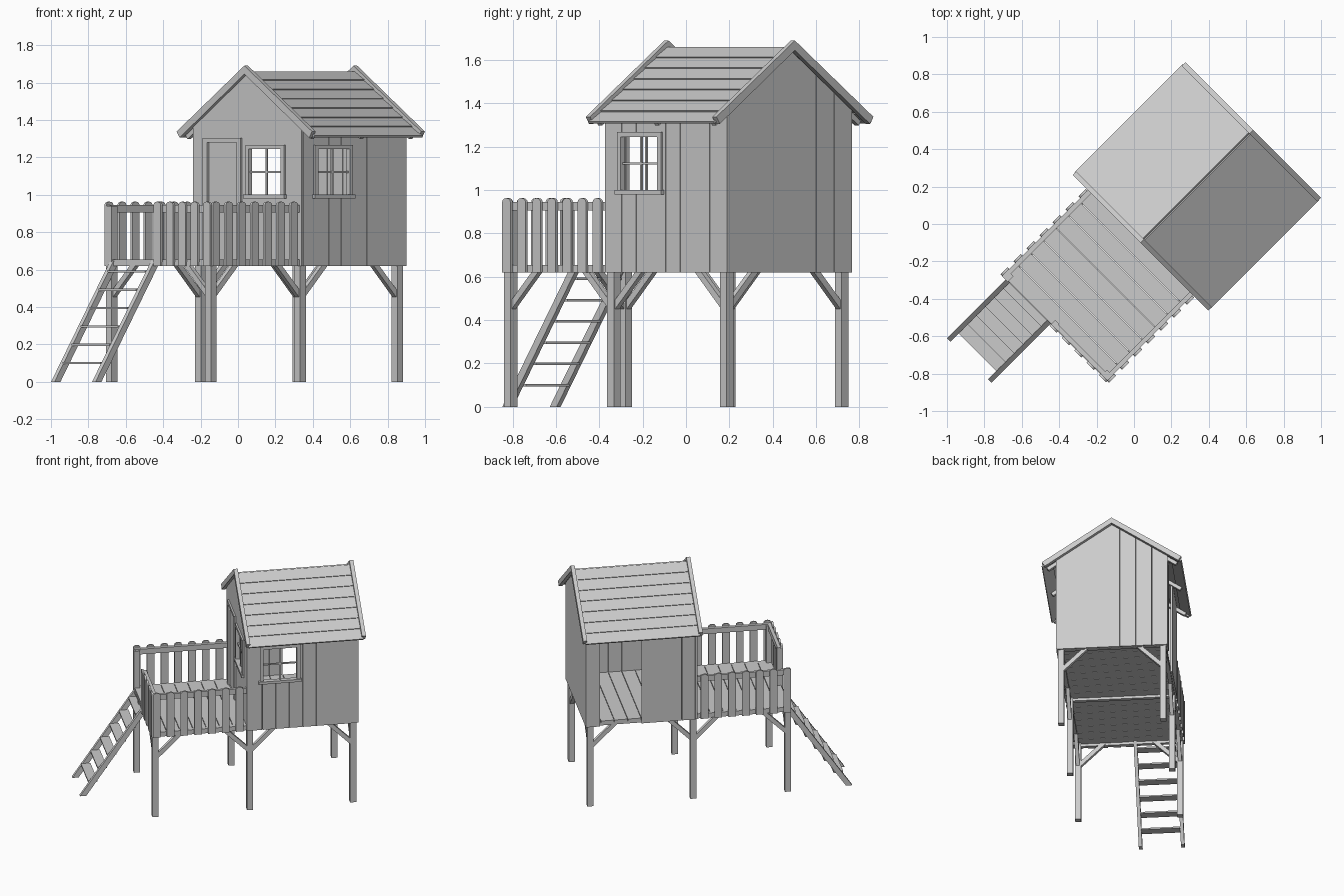
import bpy, bmesh, math
from mathutils import Matrix

if "Cube" in bpy.data.objects:
    bpy.data.objects.remove(bpy.data.objects["Cube"])

ROT = Matrix.Rotation(math.radians(-45), 4, 'Z')   # the model stands diagonally on the grid
CX = 0.095                                         # house centre line
X0, X1, Y0, Y1 = -0.315, 0.505, -0.025, 0.77       # house walls
DY = -0.69                                         # deck front
ZB, ZF = 0.62, 0.655                               # wall bottom, floor top
PITCH, RIDGE = 0.69, 1.65
T = 0.014                                          # board thickness


def prism(bm, pts, axis, a, b):
    """Extrude a 2D outline along an axis from a to b."""
    def co(p, h):
        return {'x': (h, *p), 'y': (p[0], h, p[1]), 'z': (*p, h)}[axis]
    lo = [bm.verts.new(co(p, a)) for p in pts]
    hi = [bm.verts.new(co(p, b)) for p in pts]
    n = len(pts)
    bm.faces.new(lo)
    bm.faces.new(hi[::-1])
    for i in range(n):
        bm.faces.new((lo[i], hi[i], hi[(i + 1) % n], lo[(i + 1) % n]))


def box(bm, x0, x1, y0, y1, z0, z1):
    prism(bm, [(x0, y0), (x1, y0), (x1, y1), (x0, y1)], 'z', z0, z1)


def finish(bm, name):
    bmesh.ops.recalc_face_normals(bm, faces=bm.faces)
    bm.transform(ROT)
    me = bpy.data.meshes.new(name)
    bm.to_mesh(me)
    bm.free()
    bpy.context.collection.objects.link(bpy.data.objects.new(name, me))


def wall(name, axis, c0, c1, a, b, n, top, openings=(), peak=None):
    """Vertical boards with openings (a0, a1, z0, z1) left out."""
    bm = bmesh.new()
    edges = [a + (b - a) * i / n for i in range(n + 1)]
    for e0, e1 in zip(edges, edges[1:]):
        e0, e1 = e0 + 0.001, e1 - 0.001
        cuts = {e0, e1}
        cuts |= {v for o in openings for v in o[:2] if e0 < v < e1}
        if peak and e0 < peak < e1:
            cuts.add(peak)
        cuts = sorted(cuts)
        for s0, s1 in zip(cuts, cuts[1:]):
            z, mid = ZB, (s0 + s1) / 2
            for o in openings:
                if o[0] < mid < o[1]:
                    if o[2] > z:
                        prism(bm, [(s0, z), (s1, z), (s1, o[2]), (s0, o[2])], axis, c0, c1)
                    z = o[3]
            if z < top(mid):
                prism(bm, [(s0, z), (s1, z), (s1, top(s1)), (s0, top(s0))], axis, c0, c1)
    finish(bm, name)


# walls
gable = lambda x: RIDGE - PITCH * abs(x - CX)
eave = lambda y: 1.365
door = (-0.215, 0.04, ZB, 1.28)
fwin = (0.11, 0.365, 1.0, 1.245)
swin = (0.085, 0.335, 1.0, 1.245)
side_w = (Y1 - Y0) / 8
wall("front_wall", 'y', Y0, Y0 + T, X0, X1, 7, gable, [door, fwin], CX)
wall("back_wall", 'y', Y1 - T, Y1, X0, X1, 7, gable, (), CX)
wall("right_wall", 'x', X1 - T, X1, Y0 + T, Y1 - T, 8, eave, [swin])
wall("left_wall", 'x', X0, X0 + T, Y0 + T, Y1 - T, 8, eave,
     [(Y0 + 4 * side_w, Y0 + 7 * side_w, ZB, 1.365)])


# windows: frame, sill and cross bars
def window(name, axis, o, c, out):
    bm = bmesh.new()
    a0, a1, z0, z1 = o
    f, c0, c1 = 0.024, c + out * 0.012, c - out * 0.016
    am, zm = (a0 + a1) / 2, (z0 + z1) / 2
    rect = lambda p, q, r, s, u=c0, v=c1: prism(bm, [(p, r), (q, r), (q, s), (p, s)], axis, u, v)
    rect(a0 - f + 0.006, a0 + 0.006, z0, z1)
    rect(a1 - 0.006, a1 + f - 0.006, z0, z1)
    rect(a0 - f + 0.006, a1 + f - 0.006, z1, z1 + 0.022)
    rect(a0 - f - 0.004, a1 + f + 0.004, z0 - 0.02, z0, c + out * 0.02)
    rect(am - 0.006, am + 0.006, z0, z1, c, c - out * 0.01)
    rect(a0, a1, zm - 0.005, zm + 0.005, c, c - out * 0.01)
    finish(bm, name)


window("front_window", 'y', fwin, Y0, -1)
window("side_window", 'x', swin, X1, 1)

# door and its frame
bm = bmesh.new()
box(bm, door[0], door[1], Y0 + 0.003, Y0 + 0.013, ZF, door[3])
finish(bm, "door")
bm = bmesh.new()
for x in (door[0], door[1]):
    box(bm, x - 0.016, x + 0.016, Y0 - 0.012, Y0 + 0.016, ZF, door[3])
box(bm, door[0] - 0.016, door[1] + 0.016, Y0 - 0.012, Y0 + 0.016, door[3], door[3] + 0.022)
finish(bm, "door_frame")

# roof: lapped boards, rafters and rake boards on both slopes
ang = math.atan(PITCH)
L, N = 0.505 / math.cos(ang), 7
boards, rafters, rakes = bmesh.new(), bmesh.new(), bmesh.new()
for s in (-1, 1):
    def pt(d, o):
        return (CX + s * (d * math.cos(ang) + o * math.sin(ang)),
                RIDGE - d * math.sin(ang) + o * math.cos(ang))
    for i in range(N):
        d0, d1 = L * i / N, L * (i + 1) / N
        prism(boards, [pt(d0, 0), pt(d1, 0.006), pt(d1, 0.018), pt(d0, 0.012)], 'y', -0.03, 0.79)
    for y in (0.0, 0.372, 0.745):
        prism(rafters, [pt(0.02, 0), pt(L - 0.03, 0), pt(L - 0.03, -0.026), pt(0.02, -0.026)],
              'y', y - 0.012, y + 0.012)
    for y in (-0.047, 0.778):
        prism(rakes, [(CX, 1.69), (CX + s * 0.512, 1.338), (CX + s * 0.49, 1.305), (CX, 1.645)],
              'y', y, y + 0.028)
finish(boards, "roof_boards")
finish(rafters, "rafters")
finish(rakes, "rake_boards")

# floor boards and edge beams
bm = bmesh.new()
for a, b, n in ((DY, Y0, 7), (Y0 + T, Y1 - T, 8)):
    w = (b - a) / n
    for i in range(n):
        box(bm, X0 + T, X1 - T, a + w * i + 0.0015, a + w * (i + 1) - 0.0015, 0.64, ZF)
finish(bm, "floor_boards")
bm = bmesh.new()
for y in (-0.68, -0.01, 0.74):
    box(bm, X0 + T, X1 - T, y - 0.014, y + 0.014, ZB, 0.64)
for x in (X0 + 0.03, X1 - 0.03):
    box(bm, x - 0.014, x + 0.014, DY, Y1 - T, ZB, 0.64)
finish(bm, "floor_beams")

# posts with diagonal braces
PX, PY = (-0.28, 0.47), (-0.675, 0.0, 0.735)
posts, braces = bmesh.new(), bmesh.new()


def brace(axis, at, start, s):
    pts = [(0, 0.445), (0, 0.488), (0.145, 0.63), (0.188, 0.63)]
    prism(braces, [(start + s * (0.015 + d), z) for d, z in pts], axis, at - 0.014, at + 0.014)


for x, sx in zip(PX, (1, -1)):
    for y, dirs in zip(PY, ((1,), (-1, 1), (-1,))):
        box(posts, x - 0.022, x + 0.022, y - 0.022, y + 0.022, 0, 0.94 if y == PY[0] else 0.64)
        for s in dirs:
            brace('x', x, y, s)
        if y != 0:
            brace('y', y, x, sx)
finish(posts, "posts")
finish(braces, "braces")

# railing: rails and round-topped slats on the outside
rails, slats = bmesh.new(), bmesh.new()


def slat(axis, a, c0, c1):
    w, zt = 0.027, 0.945
    pts = [(a - w, ZB), (a + w, ZB)]
    pts += [(a + w * math.cos(t), zt + 0.018 * math.sin(t)) for t in
            (math.pi * k / 6 for k in range(7))]
    prism(slats, pts, axis, c0, c1)


for z0, z1 in ((0.62, 0.655), (0.905, 0.945)):
    for x in (X0 + T, X1 - T - 0.024):
        box(rails, x, x + 0.024, DY, Y0, z0, z1)
    box(rails, 0.07 if z0 > 0.7 else X0 + T, X1 - T, DY, DY + 0.024, z0, z1)
box(rails, 0.066, 0.096, DY, DY + 0.03, ZB, 0.94)
for i in range(7):
    y = DY + 0.022 + i * 0.0985
    slat('x', y, X0, X0 + T)
    slat('x', y, X1 - T, X1)
for i in range(5):
    slat('y', 0.092 + i * 0.0935, DY - T, DY)
finish(rails, "railing_rails")
finish(slats, "railing_slats")

# ladder
sides, treads = bmesh.new(), bmesh.new()
yl = lambda z: -1.138 + z * 0.69
for x in (-0.275, 0.035):
    prism(sides, [(yl(0), 0), (yl(0) + 0.045, 0), (yl(0.655) + 0.045, 0.655), (yl(0.655), 0.655)],
          'x', x, x + 0.026)
for i in range(6):
    z = 0.1 + i * 0.098
    box(treads, -0.25, 0.036, yl(z) - 0.008, yl(z) + 0.06, z - 0.006, z + 0.006)
finish(sides, "ladder_sides")
finish(treads, "ladder_treads")
